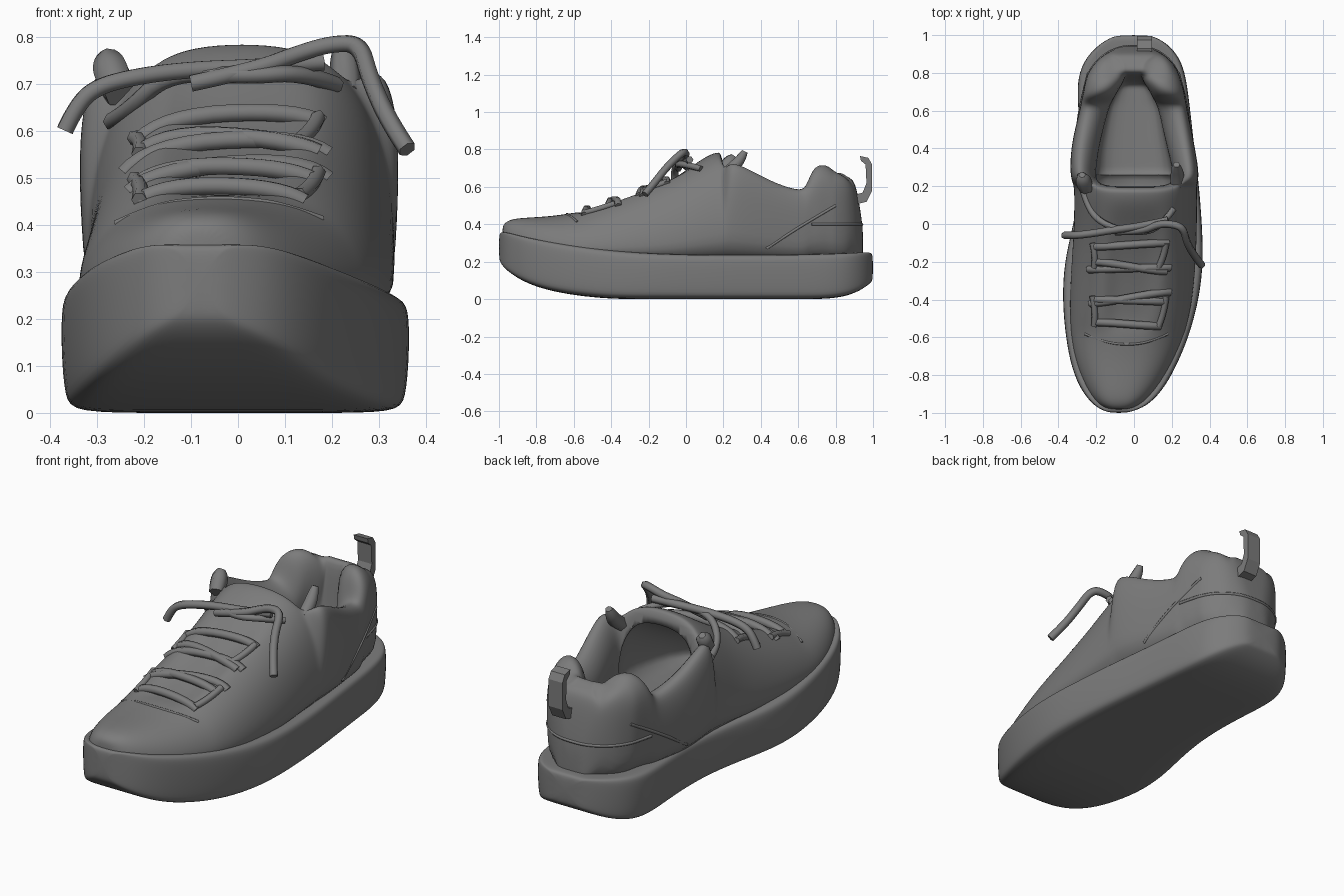
import bpy, bmesh, math
from mathutils import Vector
from mathutils.bvhtree import BVHTree

grey = bpy.data.materials.new("grey")
grey.diffuse_color = (0.2, 0.2, 0.2, 1)


def finish(name, bm, subdiv=0):
    bmesh.ops.recalc_face_normals(bm, faces=bm.faces)
    me = bpy.data.meshes.new(name)
    bm.to_mesh(me)
    bm.free()
    ob = bpy.data.objects.new(name, me)
    bpy.context.collection.objects.link(ob)
    me.materials.append(grey)
    if subdiv:
        for p in me.polygons:
            p.use_smooth = True
        mod = ob.modifiers.new("smooth", 'SUBSURF')
        mod.levels = mod.render_levels = subdiv
    return ob


def loft(name, sections, subdiv=2):
    """Skin closed cross-sections that share a point count."""
    bm = bmesh.new()
    rings = [[bm.verts.new(p) for p in s] for s in sections]
    n = len(rings[0])
    for a, b in zip(rings, rings[1:]):
        for i in range(n):
            j = (i + 1) % n
            bm.faces.new((a[i], a[j], b[j], b[i]))
    bm.faces.new(rings[0])
    bm.faces.new(rings[-1])
    return finish(name, bm, subdiv)


def cord(name, pts, r, radii=None):
    """Round strand through control points."""
    cu = bpy.data.curves.new(name, 'CURVE')
    cu.dimensions = '3D'
    cu.bevel_depth = r
    cu.bevel_resolution = 1
    cu.resolution_u = 5
    cu.use_fill_caps = True
    sp = cu.splines.new('NURBS')
    sp.points.add(len(pts) - 1)
    for i, p in enumerate(pts):
        sp.points[i].co = (*p, 1)
        sp.points[i].radius = radii[i] if radii else 1
    sp.order_u = 3
    sp.use_endpoint_u = True
    cu.materials.append(grey)
    ob = bpy.data.objects.new(name, cu)
    bpy.context.collection.objects.link(ob)
    return ob


# Sole: y, left x, right x, bottom z, top z
sole_rows = [
    (-1.0, -0.115, -0.045, 0.215, 0.345), (-0.99, -0.16, 0.0, 0.19, 0.358),
    (-0.965, -0.205, 0.06, 0.16, 0.358), (-0.92, -0.25, 0.115, 0.125, 0.347),
    (-0.85, -0.295, 0.17, 0.085, 0.33),
    (-0.75, -0.333, 0.225, 0.05, 0.31), (-0.6, -0.362, 0.29, 0.02, 0.285),
    (-0.4, -0.38, 0.345, 0.0, 0.26), (-0.2, -0.37, 0.368, 0.0, 0.245),
    (0.0, -0.32, 0.36, 0.0, 0.238), (0.2, -0.285, 0.345, 0.0, 0.236),
    (0.4, -0.28, 0.32, 0.0, 0.236), (0.6, -0.295, 0.298, 0.0, 0.238),
    (0.75, -0.303, 0.28, 0.0, 0.242), (0.86, -0.27, 0.253, 0.015, 0.246),
    (0.94, -0.2, 0.195, 0.05, 0.25), (0.985, -0.13, 0.125, 0.085, 0.25),
    (1.0, -0.08, 0.075, 0.1, 0.24)]
sole_half = [(0.45, 0), (0.93, 0), (0.98, 0.12), (1, 0.5), (1, 0.85), (0.97, 1), (0.8, 1)]
sole_shape = sole_half + [(-u, v) for u, v in reversed(sole_half)]
loft("sole", [[((l + r) / 2 + u * (r - l) / 2, y, b + v * (t - b)) for u, v in sole_shape]
              for y, l, r, b, t in sole_rows])


# Upper: domed sections at toe and heel, open sections round the ankle
def sole_top(y):
    for a, b in zip(sole_rows, sole_rows[1:]):
        if a[0] <= y <= b[0]:
            return a[4] + (b[4] - a[4]) * (y - a[0]) / (b[0] - a[0])


def dome(y, l, r, top, n, dip=0.0, base=None):
    zb, c, hw, pts = base or sole_top(y) - 0.07, (l + r) / 2, (r - l) / 2, []
    for i in range(17):
        a = math.pi * i / 16
        ca, sa = math.cos(a), max(math.sin(a), 0)
        x = c - math.copysign(abs(ca) ** (2 / n), ca) * hw * (0.95 if i in (0, 16) else 1)
        pts.append((x, y, zb + (top - zb) * sa ** (2 / n) - (dip if 7 <= i <= 9 else 0)))
    return pts


def collar(y, l, r, rim, mid, lip, inner, floor=0.3, shoulder=0.9):
    zb, c = sole_top(y) - 0.07, (l + r) / 2
    h = rim - zb

    def side(x, s):
        w = abs(x - c)
        prof = [(w * 0.92, zb), (w * 0.98, zb + 0.35 * h), (w, zb + 0.65 * h),
                (w * 0.98, zb + 0.86 * h), (w * shoulder, rim), (mid, rim - 0.02),
                (lip, max(zb + 0.68 * h, floor + 0.005)), (inner, floor)]
        return [(c + s * u, y, z) for u, z in prof]
    return side(l, -1) + [(c, y, floor)] + side(r, 1)[::-1]


upper_sections = [dome(*d) for d in (
    (-0.982, -0.13, -0.03, 0.385, 2.6), (-0.968, -0.175, 0.02, 0.41, 2.6),
    (-0.93, -0.22, 0.075, 0.43, 2.5), (-0.84, -0.275, 0.15, 0.437, 2.4),
    (-0.7, -0.325, 0.227, 0.445, 2.4), (-0.58, -0.342, 0.275, 0.468, 2.3),
    (-0.53, -0.345, 0.29, 0.492, 2.3, 0.03), (-0.4, -0.35, 0.32, 0.545, 2.3, 0.045),
    (-0.2, -0.34, 0.337, 0.62, 2.4, 0.045), (-0.03, -0.327, 0.342, 0.70, 2.5, 0.035),
    (0.1, -0.325, 0.342, 0.765, 2.7), (0.17, -0.325, 0.342, 0.79, 2.8),
    (0.2, -0.328, 0.342, 0.785, 2.9))]
upper_sections += [collar(*c) for c in (
    (0.23, -0.335, 0.345, 0.745, 0.25, 0.2, 0.22), (0.3, -0.34, 0.342, 0.725, 0.25, 0.185, 0.22),
    (0.4, -0.335, 0.325, 0.67, 0.235, 0.165, 0.205), (0.5, -0.315, 0.305, 0.622, 0.21, 0.14, 0.185),
    (0.6, -0.29, 0.285, 0.592, 0.18, 0.115, 0.165), (0.64, -0.283, 0.278, 0.602, 0.16, 0.1, 0.15),
    (0.67, -0.277, 0.272, 0.695, 0.13, 0.085, 0.14, 0.3, 0.8),
    (0.71, -0.268, 0.265, 0.733, 0.105, 0.065, 0.12, 0.3, 0.72),
    (0.76, -0.258, 0.25, 0.725, 0.07, 0.035, 0.07, 0.3, 0.7),
    (0.785, -0.25, 0.243, 0.7, 0.08, 0.04, 0.036, 0.64, 0.75),
    (0.81, -0.238, 0.233, 0.685, 0.1, 0.05, 0.045, 0.685, 0.8),
    (0.86, -0.205, 0.203, 0.66, 0.1, 0.05, 0.045, 0.655, 0.85))]
upper_sections += [dome(*d) for d in (
    (0.895, -0.165, 0.165, 0.64, 6), (0.915, -0.13, 0.13, 0.58, 5),
    (0.935, -0.09, 0.09, 0.46, 4), (0.947, -0.055, 0.055, 0.36, 4))]
upper = loft("upper", upper_sections)

# Hollow under the tongue, cut out of the upper
cutter = loft("hollow_cutter", [dome(*d, 0, 0.3) for d in (
    (-0.36, -0.14, 0.11, 0.4, 2.3), (-0.33, -0.2, 0.17, 0.44, 2.3), (-0.2, -0.255, 0.25, 0.52, 2.4),
    (-0.03, -0.26, 0.27, 0.61, 2.5), (0.1, -0.26, 0.275, 0.685, 2.6), (0.18, -0.25, 0.26, 0.725, 2.7),
    (0.23, -0.225, 0.235, 0.72, 2.8), (0.29, -0.2, 0.205, 0.68, 2.8))], 1)
cut = upper.modifiers.new("hollow", 'BOOLEAN')
cut.operation, cut.object, cut.solver = 'DIFFERENCE', cutter, 'EXACT'
cutter.hide_render = True
bpy.context.view_layer.update()
hollowed = bpy.data.meshes.new_from_object(upper.evaluated_get(bpy.context.evaluated_depsgraph_get()))
upper.modifiers.clear()
upper.data = hollowed
bpy.data.objects.remove(cutter)

# Surface lookup for parts that lie on the upper
bpy.context.view_layer.update()
tree = BVHTree.FromObject(upper, bpy.context.evaluated_depsgraph_get())


def hit(origin, direction):
    return tree.ray_cast(Vector(origin), Vector(direction))[0]


def drop(x, y, lift):
    p = hit((x, y, 2), (0, 0, -1))
    return (x, y, p.z + lift)


# Cross laces and the ring round the lowest eyelets
for i, (yl, yr, xl, xr) in enumerate([(-0.52, -0.54, -0.21, 0.14), (-0.42, -0.36, -0.23, 0.19),
                                      (-0.4, -0.41, -0.21, 0.16), (-0.24, -0.23, -0.24, 0.19),
                                      (-0.2, -0.25, -0.21, 0.17), (-0.12, -0.1, -0.21, 0.18)]):
    a, b = drop(xl, yl, -0.005), drop(xr, yr, -0.005)
    a1, b1 = drop(xl + 0.05, yl, 0.015), drop(xr - 0.05, yr, 0.015)
    cord(f"cross_lace_{i}", [a, a1, b1, b], 0.021)
for name, xs in (("left", (-0.21, -0.2, -0.22)), ("right", (0.13, 0.16, 0.17))):
    cord(f"{name}_eyelet_lace", [drop(x, y, 0.005) for x, y in zip(xs, (-0.54, -0.47, -0.38))], 0.017)
    cord(f"{name}_upper_eyelet_lace", [drop(x, y, 0.005) for x, y in zip(xs, (-0.23, -0.17, -0.1))], 0.017)

# Loose bow strands
cord("left_strand", [(0.18, 0.02, 0.745), (0.05, -0.01, 0.735), (-0.1, -0.03, 0.73), (-0.22, -0.05, 0.715),
                     (-0.31, -0.06, 0.69), (-0.35, -0.06, 0.64), (-0.368, -0.06, 0.6)], 0.02)
cord("right_strand", [(-0.1, -0.04, 0.7), (0.04, -0.04, 0.73), (0.13, 0.0, 0.765), (0.2, 0.0, 0.785),
                      (0.26, -0.02, 0.785), (0.28, -0.1, 0.71), (0.32, -0.17, 0.62), (0.36, -0.22, 0.56)], 0.02)
cord("left_loop", [drop(-0.27, 0.18, 0.005), drop(-0.24, 0.07, 0.01), (-0.15, -0.01, 0.725),
                   (0.02, -0.05, 0.715), (0.14, -0.02, 0.725), drop(0.21, 0.08, 0.01)], 0.018)

# Tongue corners sticking up beside the ankle
cord("right_tongue_corner", [(0.23, 0.21, 0.67), (0.23, 0.26, 0.71), (0.225, 0.3, 0.76), (0.225, 0.315, 0.79)],
     0.045, (0.8, 0.8, 0.65, 0.4))
cord("left_tongue_corner", [(-0.25, 0.18, 0.68), (-0.265, 0.22, 0.71), (-0.275, 0.25, 0.75), (-0.275, 0.26, 0.765)],
     0.045, (0.8, 1.0, 0.8, 0.4))

# Raised seams: toe cap, heel panel sides, heel band
cord("toe_seam", [drop(x, -0.64 + 1.2 * (x + 0.04) ** 2, 0)
                  for x in (-0.26, -0.18, -0.08, 0.02, 0.1, 0.18)], 0.007)
for name, s in (("left", -1), ("right", 1)):
    cord(f"{name}_heel_panel_seam", [hit((s, y, z), (-s, 0, 0)) for y, z in
                                     ((0.43, 0.27), (0.55, 0.35), (0.68, 0.43), (0.8, 0.5))], 0.008)
band = []
for i in range(13):
    a = math.radians(15 + 150 * i / 12)
    p = hit((math.cos(a), 0.6 + math.sin(a), 0.4), (-math.cos(a), -math.sin(a), 0))
    if p:
        band.append(p)
cord("heel_band_seam", band, 0.008)

# Pull tab: side profile pushed across x
tab = [(0.88, 0.5), (0.965, 0.52), (0.995, 0.58), (0.995, 0.72), (0.975, 0.755), (0.93, 0.765),
       (0.935, 0.74), (0.96, 0.72), (0.965, 0.62), (0.945, 0.57), (0.88, 0.55)]
loft("pull_tab", [[(x, y, z) for y, z in tab] for x in (0.015, 0.095)], 0)
